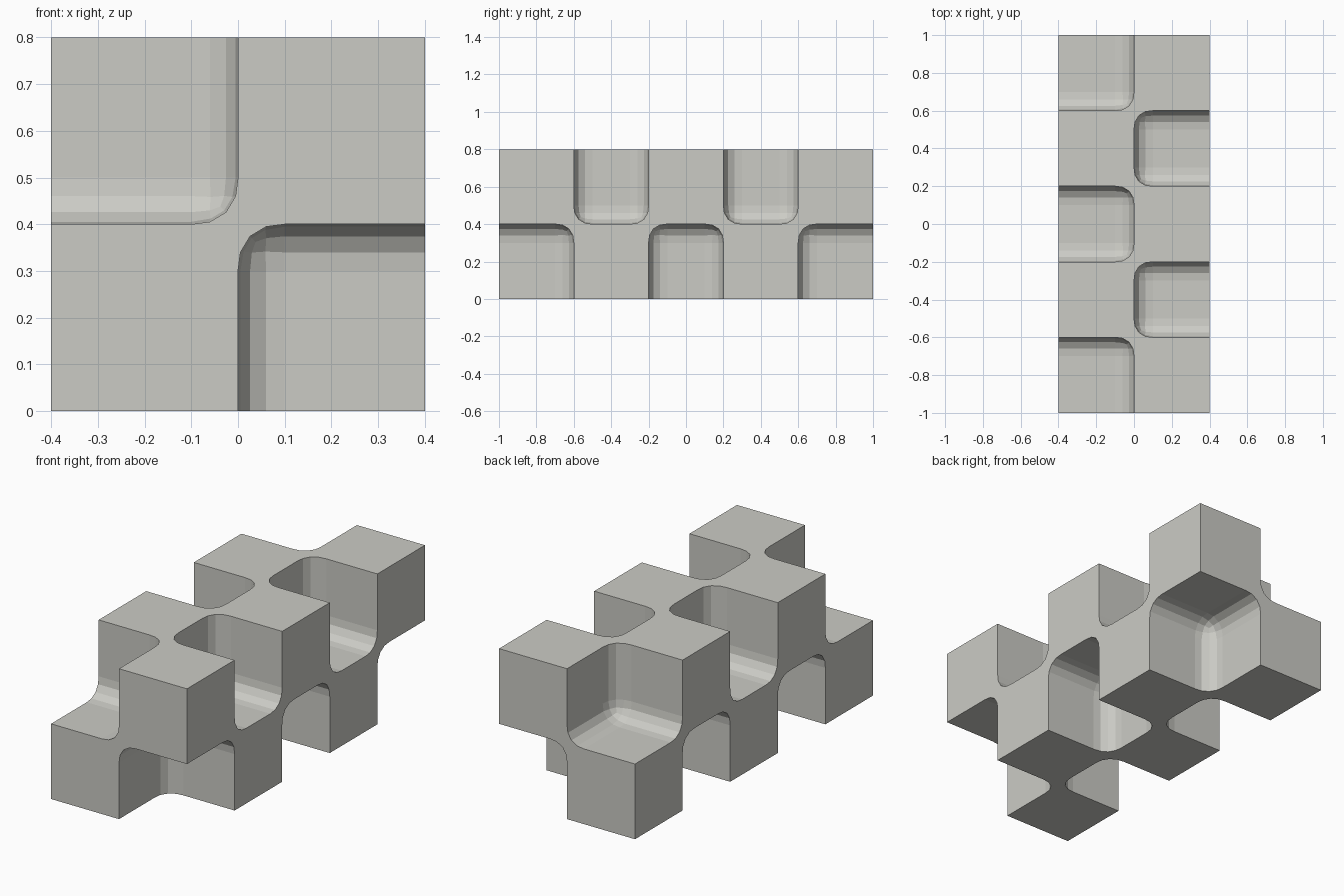
import bpy, bmesh
from mathutils import Matrix, Vector

if "Cube" in bpy.data.objects:
    bpy.data.objects.remove(bpy.data.objects["Cube"])

C = 0.4      # cell size
OUT = 0.3    # how far the cutters reach past the block


def add_box(bm, lo, hi):
    lo, hi = Vector(lo), Vector(hi)
    mat = Matrix.Translation((lo + hi) / 2) @ Matrix.Diagonal((*(hi - lo), 1))
    return bmesh.ops.create_cube(bm, size=1, matrix=mat)["verts"]


def make_object(name, bm):
    mesh = bpy.data.meshes.new(name)
    bm.to_mesh(mesh)
    bm.free()
    ob = bpy.data.objects.new(name, mesh)
    bpy.context.collection.objects.link(ob)
    return ob


# solid block, 2 x 5 x 2 cells
bm = bmesh.new()
add_box(bm, (-C, -1, 0), (C, 1, 2 * C))
block = make_object("checkered_block", bm)

grey = bpy.data.materials.new("warm grey")
grey.diffuse_color = (0.60, 0.60, 0.56, 1)
grey.use_nodes = True
grey.node_tree.nodes["Principled BSDF"].inputs["Base Color"].default_value = grey.diffuse_color
block.data.materials.append(grey)

# rounded notches in every other cell
bm = bmesh.new()
for j in range(5):
    y0 = -1 + j * C - (OUT if j == 0 else 0)
    y1 = -1 + (j + 1) * C + (OUT if j == 4 else 0)
    s = -1 if j % 2 == 0 else 1          # side of the upper notch
    for side, z0, z1 in ((s, C, 2 * C + OUT), (-s, -OUT, C)):
        xs = sorted((0, side * (C + OUT)))
        add_box(bm, (xs[0], y0, z0), (xs[1], y1, z1))
bmesh.ops.bevel(bm, geom=bm.edges[:], offset=0.1, offset_type='OFFSET',
                segments=4, profile=0.55, affect='EDGES')
bmesh.ops.recalc_face_normals(bm, faces=bm.faces[:])
cutter = make_object("notch_cutter", bm)
cutter.data.materials.append(grey)
cutter.hide_render = True

mod = block.modifiers.new("notches", 'BOOLEAN')
mod.operation = 'DIFFERENCE'
mod.solver = 'EXACT'
mod.object = cutter

# bake the cut and drop the helper
bpy.context.view_layer.objects.active = block
block.select_set(True)
bpy.ops.object.modifier_apply(modifier=mod.name)
bpy.data.objects.remove(cutter)
